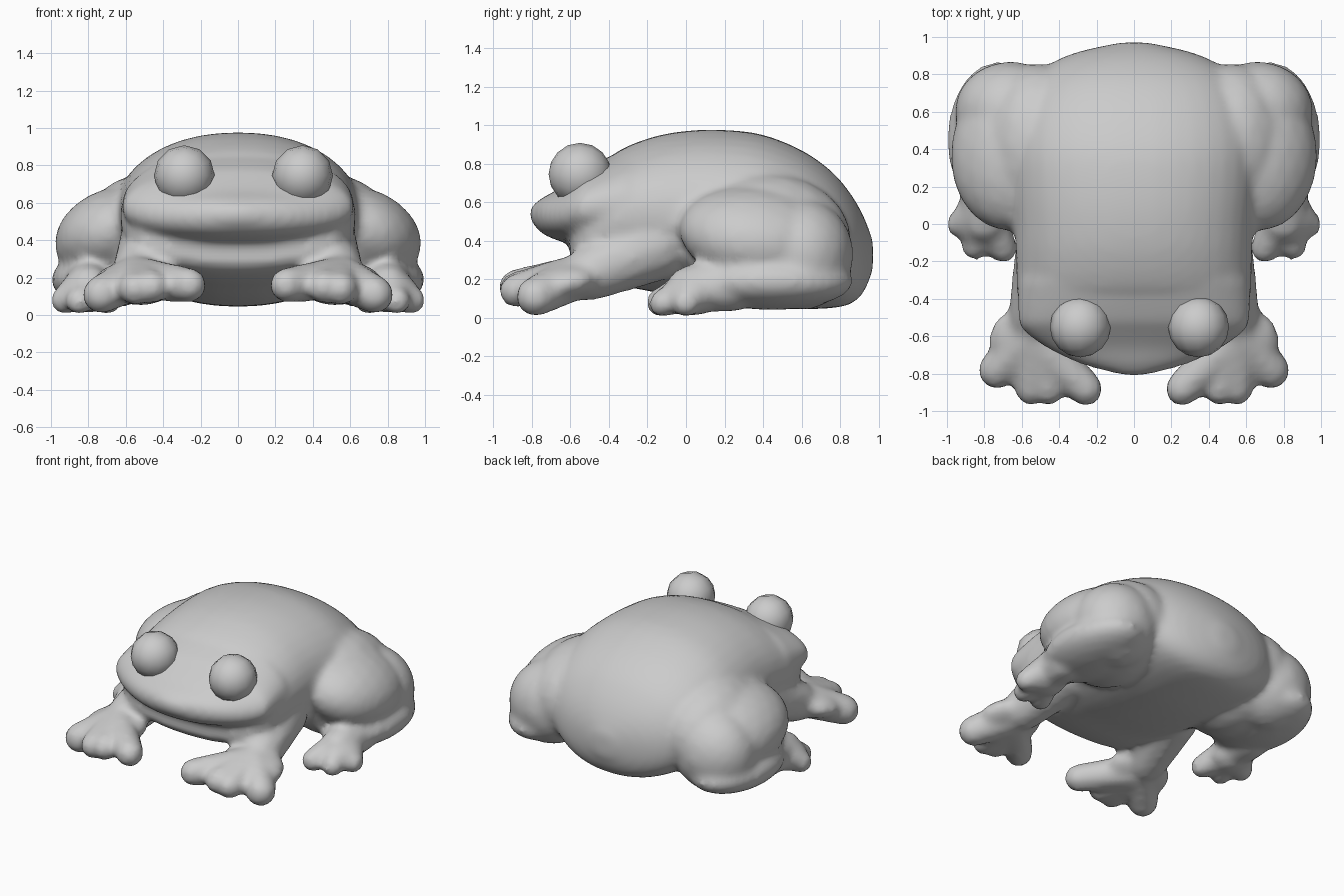
import bpy, bmesh, math
from mathutils import Matrix, Vector

if "Cube" in bpy.data.objects:
    bpy.data.objects.remove(bpy.data.objects["Cube"])

bm = bmesh.new()


def blob(c, r, pitch=0.0, roll=0.0):
    """Ellipsoid added to the skin mesh."""
    m = (Matrix.Translation(c) @ Matrix.Rotation(roll, 4, 'Y')
         @ Matrix.Rotation(pitch, 4, 'X') @ Matrix.Diagonal((*r, 1)))
    bmesh.ops.create_icosphere(bm, subdivisions=3, radius=1, matrix=m)


def bridge(rings):
    """Closed skin over a stack of rings."""
    n = len(rings[0])
    for p, q in zip(rings, rings[1:]):
        for i in range(n):
            j = (i + 1) % n
            bm.faces.new((p[i], p[j], q[j], q[i]))
    bm.faces.new(rings[0][::-1])
    bm.faces.new(rings[-1])


def limb(a, ra, b, rb, side, n=12):
    """Tapered round-ended limb from a to b."""
    a, b = Vector(a), Vector(b)
    a.x *= side
    b.x *= side
    q = (b - a).to_track_quat('Z', 'Y')
    rings = []
    for k in range(8):
        e, c, r = (k, a, ra) if k < 4 else (k - 1, b, rb)
        t = -math.pi / 2 + .12 + e * (math.pi - .24) / 6
        rings.append([bm.verts.new(c + q @ Vector((
            r * math.cos(t) * math.cos(2 * math.pi * i / n),
            r * math.cos(t) * math.sin(2 * math.pi * i / n),
            r * math.sin(t)))) for i in range(n)])
    bridge(rings)


def refine(sections, steps=3):
    """Catmull-Rom interpolation between the given sections."""
    s = [Vector(v) for v in sections]
    out = []
    for i in range(len(s) - 1):
        p0, p1, p2, p3 = s[max(i - 1, 0)], s[i], s[i + 1], s[min(i + 2, len(s) - 1)]
        for k in range(steps):
            t = k / steps
            out.append(.5 * (2 * p1 + (p2 - p0) * t + (2 * p0 - 5 * p1 + 4 * p2 - p3) * t ** 2
                             + (3 * p1 - p0 - 3 * p2 + p3) * t ** 3))
    return out + [s[-1]]


def loft(sections, n=40, power=2.15):
    """Rounded sections along y: (y, half width, top, bottom)."""
    rings = []
    for y, w, top, bot in refine(sections):
        zc, h = (top + bot) / 2, (top - bot) / 2
        ring = []
        for i in range(n):
            c, s = math.cos(2 * math.pi * i / n), math.sin(2 * math.pi * i / n)
            x = math.copysign(abs(c) ** (2 / power), c) * w
            z = math.copysign(abs(s) ** (2 / power), s) * h
            ring.append(bm.verts.new((x, y, zc + z)))
        rings.append(ring)
    bridge(rings)


# torso with throat
loft([(-.60, .40, .42, .28), (-.55, .54, .60, .23), (-.4, .62, .83, .18),
      (-.2, .63, .93, .14), (0, .64, .97, .10), (.2, .66, .975, .07),
      (.4, .67, .95, .05), (.6, .64, .87, .045), (.75, .57, .765, .05),
      (.85, .46, .65, .07), (.92, .30, .53, .13), (.97, .07, .40, .25)])
# upper head with overhanging lip
loft([(-.81, .05, .57, .51), (-.75, .28, .62, .44), (-.66, .47, .67, .40),
      (-.57, .59, .74, .38), (-.5, .62, .79, .36), (-.3, .62, .88, .3)])

for s in (1, -1):
    # hind leg: thigh, hip, shank and filler that blends into the torso
    blob((.66 * s, .38, .43), (.33, .42, .245), -.12, .35 * s)
    blob((.66 * s, .60, .33), (.30, .27, .29), 0, .2 * s)
    blob((.73 * s, .45, .19), (.27, .42, .15))
    blob((.52 * s, .42, .40), (.32, .44, .35))
    # hind foot
    limb((.80, .25, .17), .14, (.80, .02, .15), .125, s)
    blob((.81 * s, .03, .12), (.16, .15, .11))
    for tip, r in (((.925, .0, .08), .08), ((.85, -.12, .075), .075),
                   ((.70, -.13, .08), .08)):
        limb((.80, .06, .16), .11, tip, r, s)
    # foreleg and palm
    limb((.45, -.15, .38), .19, (.53, -.50, .23), .145, s)
    blob((.55 * s, -.63, .19), (.23, .20, .10), .2, .1 * s)
    # fingers
    for tip, r in (((.26, -.88, .16), .095), ((.46, -.88, .15), .09),
                   ((.55, -.88, .14), .09), ((.73, -.78, .11), .105)):
        limb((.55, -.60, .20), .12, tip, r, s)

bmesh.ops.recalc_face_normals(bm, faces=bm.faces)
me = bpy.data.meshes.new("frog_body")
bm.to_mesh(me)
bm.free()
body = bpy.data.objects.new("frog_body", me)
bpy.context.collection.objects.link(body)

# fuse the masses into one smooth skin
rem = body.modifiers.new("fuse", 'REMESH')
rem.mode = 'VOXEL'
rem.voxel_size = .024
rem.use_smooth_shade = True
sm = body.modifiers.new("soften", 'SMOOTH')
sm.factor = .5
sm.iterations = 8

# bulging eyes
for name, x in (("left_eye", -.287), ("right_eye", .345)):
    bpy.ops.mesh.primitive_uv_sphere_add(segments=12, ring_count=8, radius=.163,
                                         location=(x, -.55, .745),
                                         rotation=(math.pi / 2, 0, 0))
    eye = bpy.context.object
    eye.name = name
    bpy.ops.object.shade_smooth()
